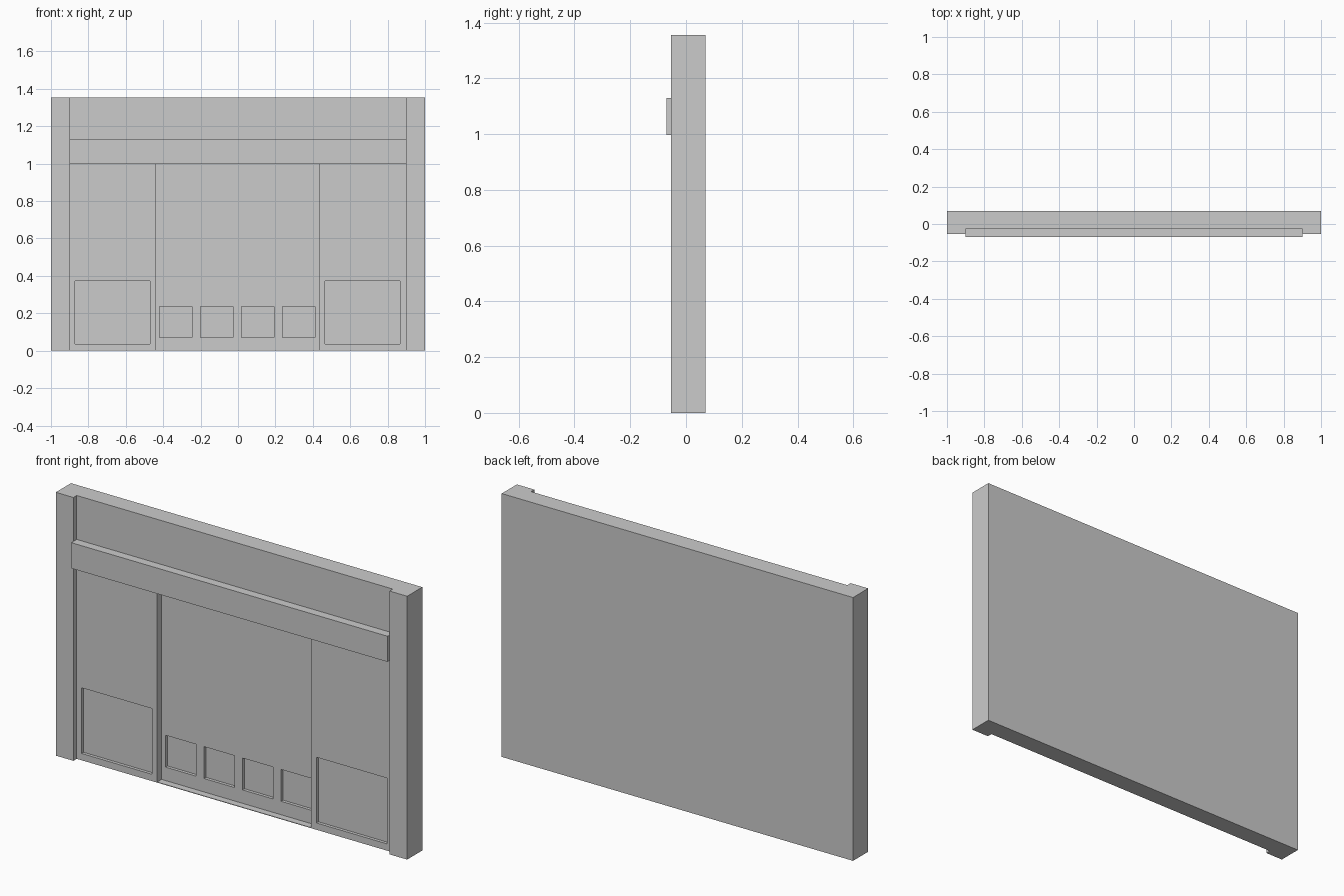
import bpy

if "Cube" in bpy.data.objects:
    bpy.data.objects.remove(bpy.data.objects["Cube"])

H = 1.355                     # overall height
BACK, PILASTER, WALL, CENTRE, BAND = 0.07, -0.053, -0.026, 0.010, -0.07
REVEAL = 0.016                # window recess depth


def box(name, x, y, z):
    bpy.ops.mesh.primitive_cube_add(
        size=1, location=[(a + b) / 2 for a, b in (x, y, z)])
    ob = bpy.context.object
    ob.name = name
    ob.scale = [b - a for a, b in (x, y, z)]
    bpy.ops.object.transform_apply(location=True, rotation=False, scale=True)
    return ob


def carve(target, name, x, depth, z):
    """Cut a recess from the front down to y = depth."""
    cutter = box(name, x, (-0.2, depth), z)
    cutter.hide_render = True
    mod = target.modifiers.new(name, 'BOOLEAN')
    mod.operation = 'DIFFERENCE'
    mod.solver = 'EXACT'
    mod.object = cutter
    bpy.context.view_layer.objects.active = target
    bpy.ops.object.modifier_apply(modifier=mod.name)
    bpy.data.objects.remove(cutter)


# Facade block: full-depth sides become the end pilasters
facade = box("facade_wall", (-1, 1), (PILASTER, BACK), (0, H))

# Recessed wall between the pilasters, then the deeper centre bay with thin sill
carve(facade, "wall_recess", (-0.9, 0.9), WALL, (-0.1, H + 0.1))
carve(facade, "centre_bay", (-0.442, 0.434), CENTRE, (0.003, 1.0))

# Large window in each side bay
for cx in (-0.671, 0.666):
    carve(facade, "side_window", (cx - 0.201, cx + 0.201),
          WALL + REVEAL, (0.035, 0.373))

# Row of four small windows in the centre bay
for i in range(4):
    cx = -0.332 + i * 0.219
    carve(facade, "small_window", (cx - 0.087, cx + 0.087),
          CENTRE + REVEAL, (0.072, 0.236))

# Projecting fascia band
box("fascia_band", (-0.9, 0.9), (BAND, WALL), (0.997, 1.129))
